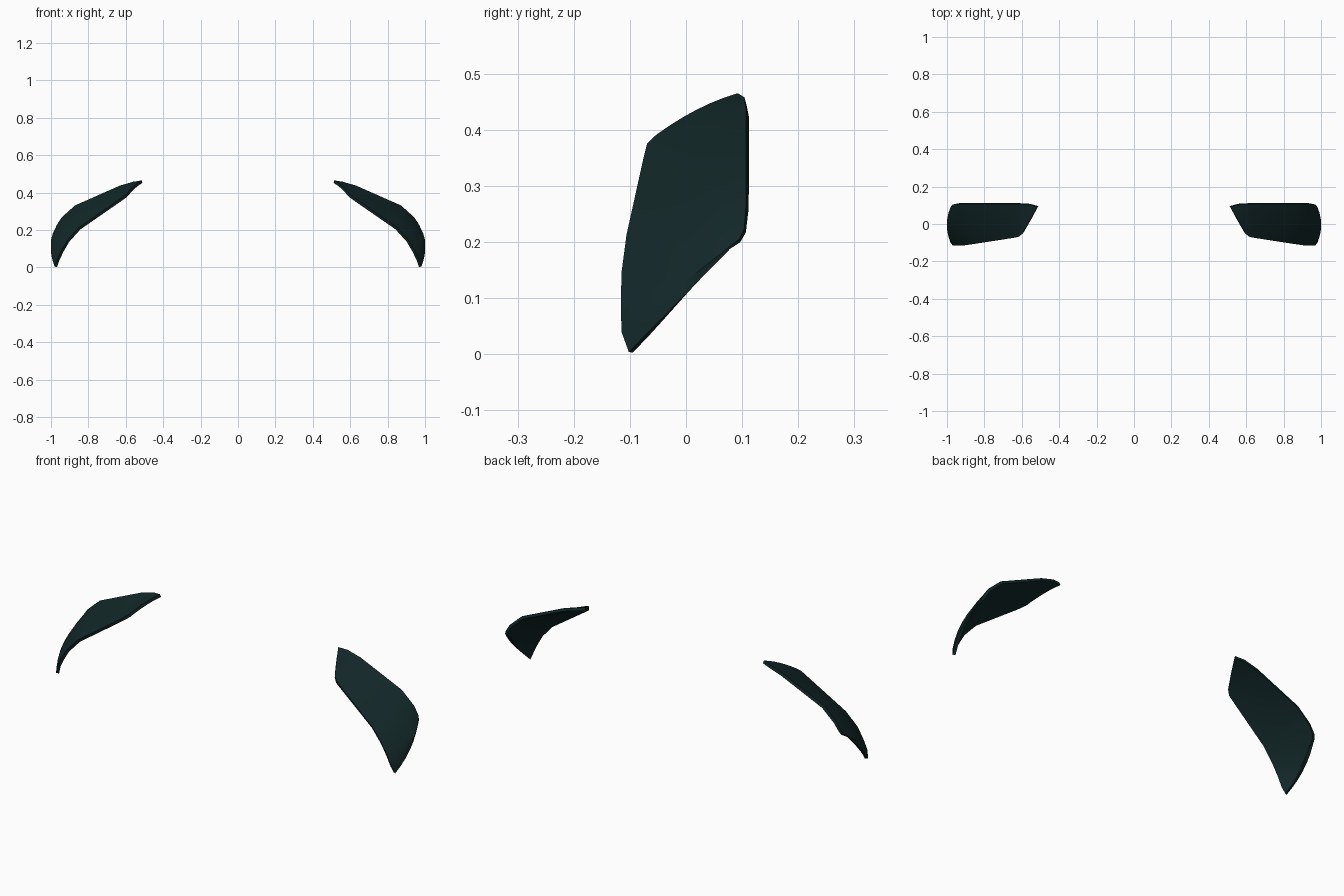
import bpy, bmesh
from mathutils import Vector

if "Cube" in bpy.data.objects:
    bpy.data.objects.remove(bpy.data.objects["Cube"])

# Dark tinted glass
glass = bpy.data.materials.new("dark_teal_glass")
glass.diffuse_color = (0.006, 0.020, 0.021, 1)
glass.use_nodes = True
glass.node_tree.nodes["Principled BSDF"].inputs["Base Color"].default_value = glass.diffuse_color

# Each row runs from the front edge to the rear edge: front xyz, rear xyz, sideways bulge, upward bulge
rows = [
    ((0.597, -0.053, 0.391), (0.515, 0.092, 0.465), 0.000, 0.008),
    ((0.618, -0.069, 0.376), (0.560, 0.104, 0.458), 0.004, 0.003),
    ((0.650, -0.075, 0.353), (0.632, 0.107, 0.437), 0.006, 0.0),
    ((0.851, -0.106, 0.213), (0.872, 0.107, 0.331), 0.012, 0.0),
    ((0.912, -0.115, 0.145), (0.943, 0.107, 0.267), 0.015, 0.0),
    ((0.945, -0.116, 0.088), (0.970, 0.104, 0.225), 0.022, 0.0),
    ((0.968, -0.115, 0.040), (0.978, 0.096, 0.206), 0.027, 0.0),
    ((0.980, -0.102, 0.004), (0.985, 0.076, 0.185), 0.018, 0.0),
]
COLS = 6

# Curved outer surface of the right window
bm = bmesh.new()
grid = []
for front, rear, out, up in rows:
    line = []
    for j in range(COLS + 1):
        t = j / COLS
        p = Vector(front).lerp(Vector(rear), t)
        bow = 4 * t * (1 - t)
        line.append(bm.verts.new(p + Vector((out * bow, 0, up * bow))))
    grid.append(line)
for a, b in zip(grid, grid[1:]):
    for j in range(COLS):
        bm.faces.new((a[j], b[j], b[j + 1], a[j + 1]))
mesh = bpy.data.meshes.new("side_windows")
bm.to_mesh(mesh)
bm.free()
mesh.materials.append(glass)
windows = bpy.data.objects.new("side_windows", mesh)
bpy.context.collection.objects.link(windows)

# Thickness inward, then the left window by mirroring
solid = windows.modifiers.new("thickness", 'SOLIDIFY')
solid.thickness = 0.015
solid.offset = -1
mirror = windows.modifiers.new("mirror", 'MIRROR')
mirror.use_axis = (True, False, False)

bpy.context.view_layer.objects.active = windows
windows.select_set(True)
bpy.ops.object.convert(target='MESH')
bpy.ops.object.shade_smooth_by_angle(angle=0.6)
